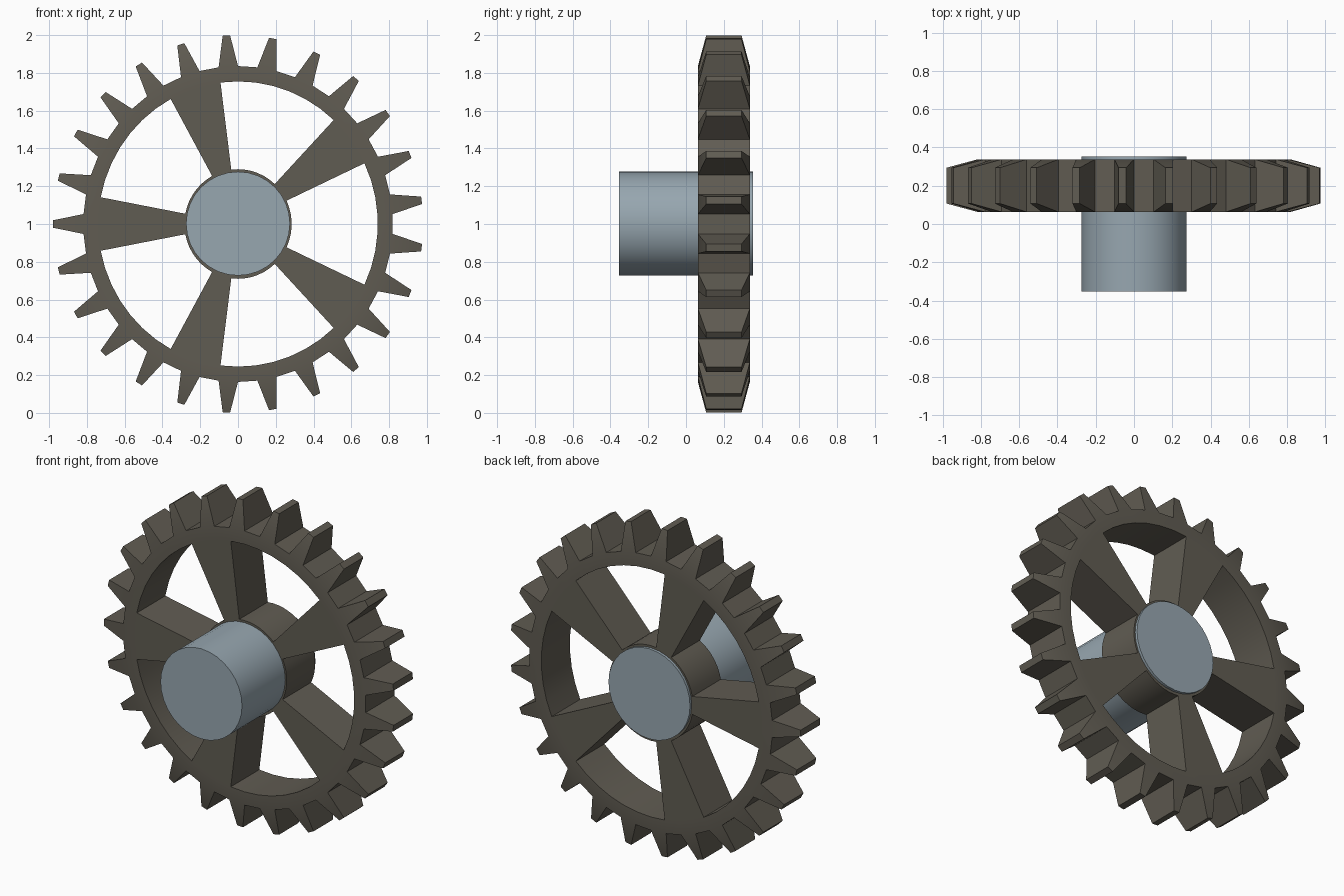
import bpy, bmesh, math

if "Cube" in bpy.data.objects:
    bpy.data.objects.remove(bpy.data.objects["Cube"])

SEG = 50                      # 25 teeth and 25 gaps
STEP = 2 * math.pi / SEG
SX, CZ = 0.98, 1.0            # slight squash in x, wheel centre height
Y0, Y1 = 0.063, 0.338         # wheel front and back
T0, T1 = 0.107, 0.294         # tooth tip front and back
BORE, HUB, RIM_IN, RIM_OUT, TIP = 0.262, 0.29, 0.755, 0.836, 1.0


def material(name, rgb):
    m = bpy.data.materials.new(name)
    m.diffuse_color = (*rgb, 1)
    m.use_nodes = True
    m.node_tree.nodes["Principled BSDF"].inputs["Base Color"].default_value = m.diffuse_color
    return m


def finish(bm, name, mat):
    bmesh.ops.remove_doubles(bm, verts=bm.verts, dist=1e-5)
    bmesh.ops.recalc_face_normals(bm, faces=bm.faces)
    me = bpy.data.meshes.new(name)
    bm.to_mesh(me)
    bm.free()
    me.materials.append(mat)
    ob = bpy.data.objects.new(name, me)
    bpy.context.collection.objects.link(ob)
    bpy.ops.object.select_all(action='DESELECT')
    bpy.context.view_layer.objects.active = ob
    ob.select_set(True)
    bpy.ops.object.shade_smooth_by_angle(angle=math.radians(25))
    return ob


def p(r, a, y):
    return (SX * r * math.cos(a), y, CZ + r * math.sin(a))


dark = material("dark bronze", (0.118, 0.107, 0.085))
steel = material("blue grey steel", (0.31, 0.385, 0.435))

# Gear wheel: hub, spokes, rim and tapered teeth, one angular slice at a time
bm = bmesh.new()


def quad(*pts):
    bm.faces.new([bm.verts.new(c) for c in pts])


for i in range(SEG):
    a = math.pi + (i - 0.5) * STEP
    b = a + STEP
    mid = (a + b) / 2
    spoke = i % 10 in (9, 0, 1)
    bands = [(BORE, HUB), (RIM_IN, RIM_OUT)] + ([(HUB, RIM_IN)] if spoke else [])
    for r0, r1 in bands:                       # front and back faces
        for y in (Y0, Y1):
            quad(p(r0, a, y), p(r1, a, y), p(r1, b, y), p(r0, b, y))
    walls = [BORE] + ([] if spoke else [HUB, RIM_IN])
    if i % 2:
        walls.append(RIM_OUT)
    for r in walls:                            # curved walls
        quad(p(r, a, Y0), p(r, b, Y0), p(r, b, Y1), p(r, a, Y1))
    for k, e in ((9, a), (1, b)):              # spoke sides
        if i % 10 == k:
            quad(p(HUB, e, Y0), p(RIM_IN, e, Y0), p(RIM_IN, e, Y1), p(HUB, e, Y1))
    if i % 2 == 0:                             # tooth
        h = 0.02
        base = [p(RIM_OUT, a, Y0), p(RIM_OUT, b, Y0), p(RIM_OUT, b, Y1), p(RIM_OUT, a, Y1)]
        tip = [p(TIP, mid - h, T0), p(TIP, mid + h, T0), p(TIP, mid + h, T1), p(TIP, mid - h, T1)]
        quad(*tip)
        for j in range(4):
            n = (j + 1) % 4
            quad(base[j], base[n], tip[n], tip[j])
finish(bm, "gear_wheel", dark)

# Axle through the hub
bm = bmesh.new()
N, R = 32, 0.275
rings = [[bm.verts.new((R * math.cos(k * 2 * math.pi / N), y, 1.002 + R * math.sin(k * 2 * math.pi / N)))
          for k in range(N)] for y in (-0.354, 0.354)]
for ring in rings:
    bm.faces.new(ring)
for k in range(N):
    n = (k + 1) % N
    bm.faces.new((rings[0][k], rings[0][n], rings[1][n], rings[1][k]))
finish(bm, "axle", steel)
